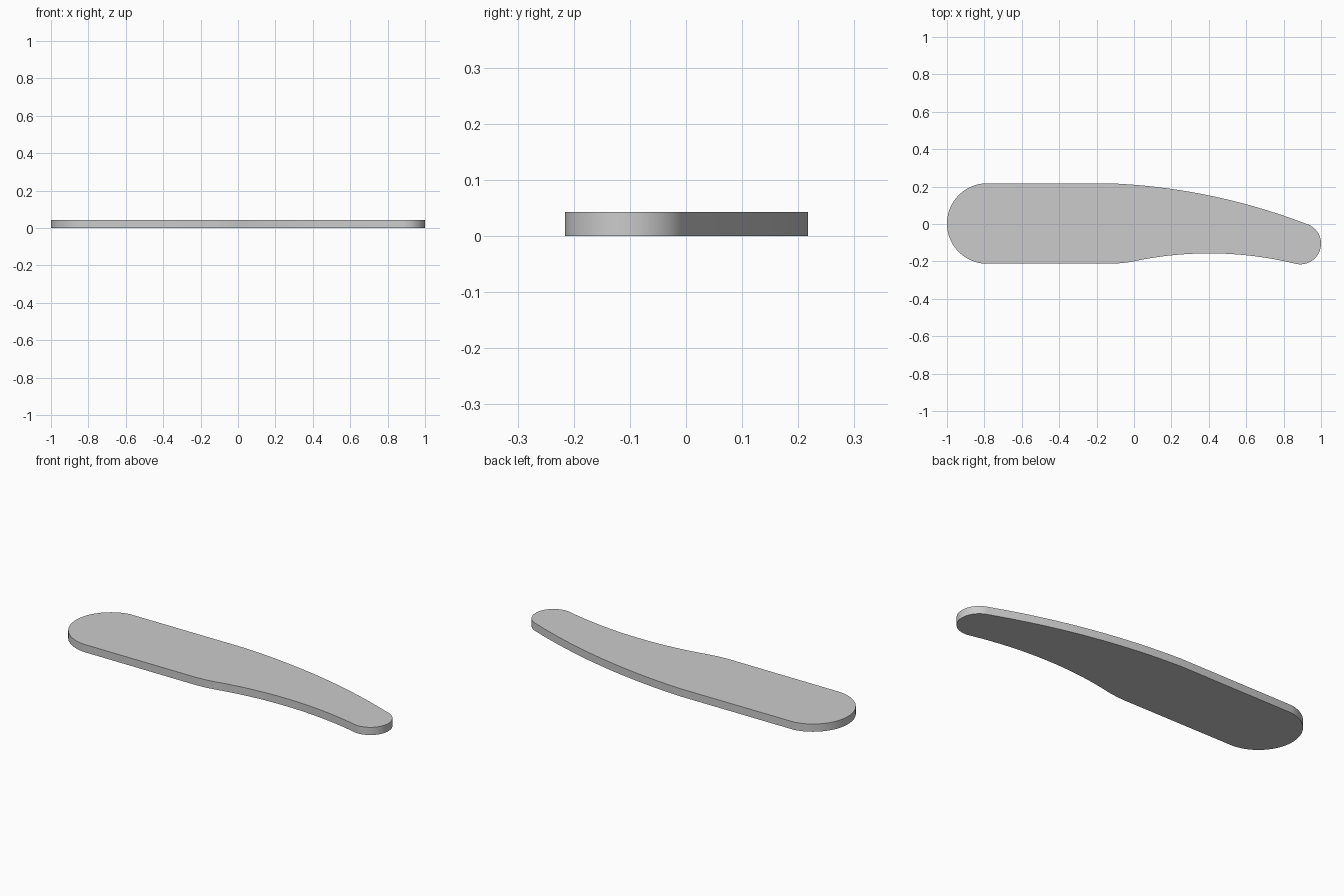
import bpy, bmesh, math
from mathutils import Vector

if "Cube" in bpy.data.objects:
    bpy.data.objects.remove(bpy.data.objects["Cube"])

THICKNESS = 0.043


def arc(p, q, r, n):
    """Points on the circular arc from p through q to r (end point excluded)."""
    (ax, ay), (bx, by), (cx, cy) = p, q, r
    d = 2 * (ax * (by - cy) + bx * (cy - ay) + cx * (ay - by))
    a2, b2, c2 = ax * ax + ay * ay, bx * bx + by * by, cx * cx + cy * cy
    ux = (a2 * (by - cy) + b2 * (cy - ay) + c2 * (ay - by)) / d
    uy = (a2 * (cx - bx) + b2 * (ax - cx) + c2 * (bx - ax)) / d
    rad = math.hypot(ax - ux, ay - uy)
    t0, tm, t1 = (math.atan2(y - uy, x - ux) for x, y in (p, q, r))
    sweep, mid = (t1 - t0) % math.tau, (tm - t0) % math.tau
    if mid > sweep:
        sweep -= math.tau
    return [(ux + rad * math.cos(t0 + sweep * i / n),
             uy + rad * math.sin(t0 + sweep * i / n)) for i in range(n)]


# Outline, clockwise: round wide end, drooping back, round tip, hollow belly
outline = (
    arc((-0.80, -0.212), (-1.0, 0.003), (-0.80, 0.217), 40)
    + arc((-0.12, 0.217), (0.40, 0.153), (0.915, 0.003), 32)
    + arc((0.915, 0.003), (1.0, -0.108), (0.865, -0.213), 32)
    + arc((0.865, -0.213), (0.40, -0.157), (0.03, -0.193), 32)
    + arc((0.03, -0.193), (-0.04, -0.206), (-0.12, -0.212), 10)
    + [(-0.12, -0.212)]
)

# Flat plate extruded upward from the outline
bm = bmesh.new()
base = bm.faces.new([bm.verts.new((x, y, 0)) for x, y in outline])
top = bmesh.ops.extrude_face_region(bm, geom=[base], use_keep_orig=True)["geom"]
bmesh.ops.translate(bm, vec=Vector((0, 0, THICKNESS)),
                    verts=[v for v in top if isinstance(v, bmesh.types.BMVert)])
bmesh.ops.recalc_face_normals(bm, faces=bm.faces)
mesh = bpy.data.meshes.new("curved_blade")
bm.to_mesh(mesh)
bm.free()
blade = bpy.data.objects.new("curved_blade", mesh)
bpy.context.collection.objects.link(blade)

# Smooth rim, crisp top and bottom edges
bpy.context.view_layer.objects.active = blade
blade.select_set(True)
bpy.ops.object.shade_smooth_by_angle(angle=math.radians(30))
